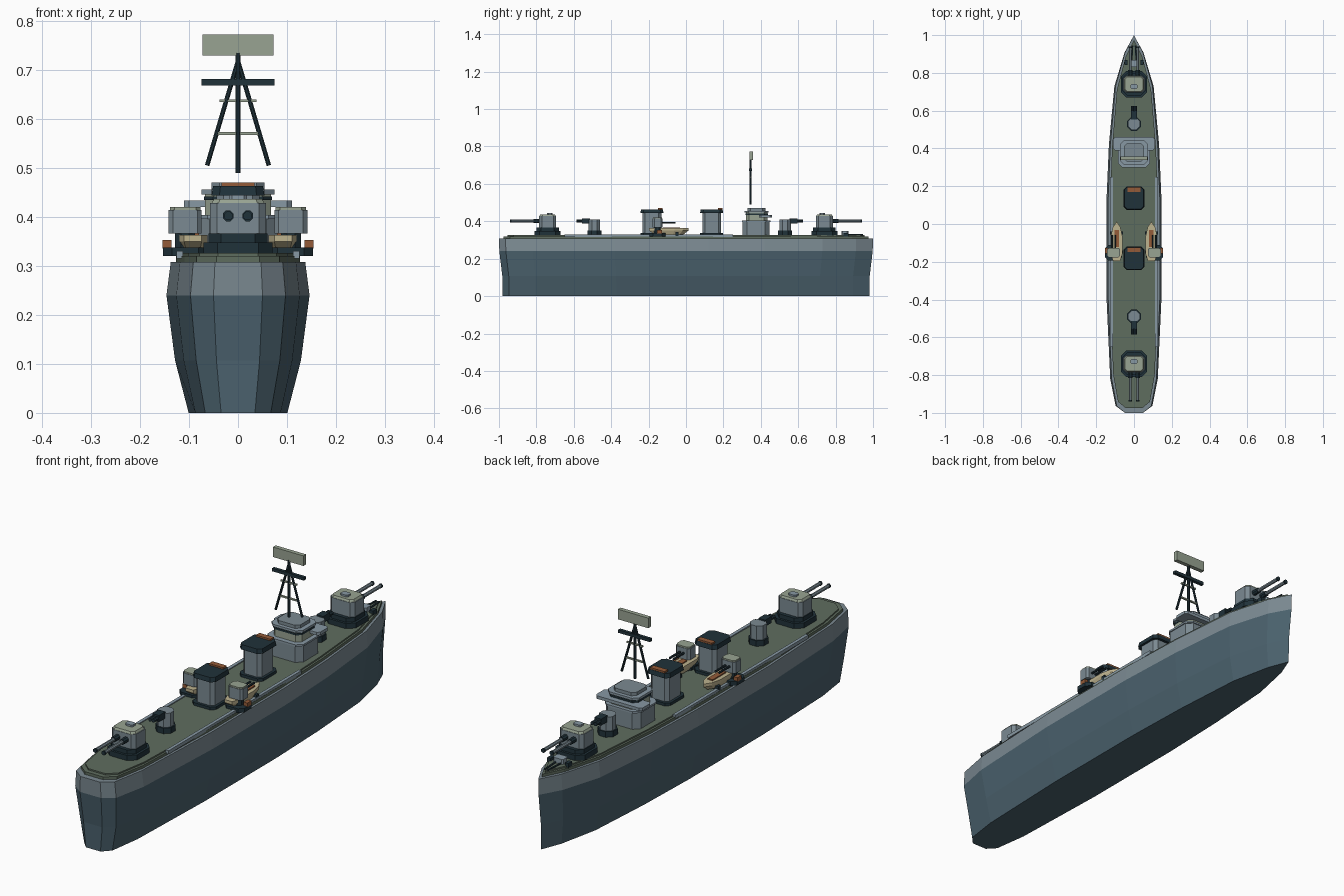
import bpy, bmesh, math
from mathutils import Vector

cube = bpy.data.objects.get("Cube")
if cube:
    bpy.data.objects.remove(cube, do_unlink=True)


def material(name, hex_code):
    m = bpy.data.materials.new(name)
    rgb = [int(hex_code[i:i + 2], 16) / 255 for i in (0, 2, 4)]
    lin = [c / 12.92 if c <= 0.04045 else ((c + 0.055) / 1.055) ** 2.4 for c in rgb]
    m.diffuse_color = (*lin, 1)
    m.use_nodes = True
    m.node_tree.nodes["Principled BSDF"].inputs["Base Color"].default_value = (*lin, 1)
    return m


HULL = material("hull slate blue", "4b626e")
GREY = material("ship grey", "7b8a92")
LIGHT = material("light blue grey", "8798a3")
DECK = material("deck green", "5f6d5f")
DARK = material("dark steel", "20323a")
BEIGE = material("warm beige", "beb38f")
PALE = material("pale olive", "98a392")
BROWN = material("rust brown", "935b38")


def loft(name, rings, mats, rule=None):
    """Skin a stack of closed rings and cap both ends."""
    bm = bmesh.new()
    loops = [[bm.verts.new(p) for p in ring] for ring in rings]
    n = len(loops[0])
    for a, b in zip(loops, loops[1:]):
        for i in range(n):
            j = (i + 1) % n
            bm.faces.new((a[i], a[j], b[j], b[i]))
    bm.faces.new(loops[0][::-1])
    bm.faces.new(loops[-1])
    bmesh.ops.recalc_face_normals(bm, faces=bm.faces[:])
    for f in bm.faces:
        f.normal_update()
        f.material_index = rule(f) if rule else 0
    mesh = bpy.data.meshes.new(name)
    bm.to_mesh(mesh)
    bm.free()
    for m in mats:
        mesh.materials.append(m)
    ob = bpy.data.objects.new(name, mesh)
    bpy.context.collection.objects.link(ob)
    return ob


def block(name, x, y, z0, z1, hx, hy, mat, cut=0.0, taper=1.0, top=None):
    """Box with chamfered corners, optional taper and a separate top colour."""
    if cut:
        base = [(hx, cut - hy), (hx, hy - cut), (hx - cut, hy), (cut - hx, hy),
                (-hx, hy - cut), (-hx, cut - hy), (cut - hx, -hy), (hx - cut, -hy)]
    else:
        base = [(hx, -hy), (hx, hy), (-hx, hy), (-hx, -hy)]
    rings = [[(x + u * s, y + v * s, z) for u, v in base] for z, s in ((z0, 1), (z1, taper))]
    return loft(name, rings, [mat, top or mat], lambda f: int(f.normal.z > 0.9))


def rod(name, a, b, r, mat, sides=8):
    """Straight rod between two points."""
    a, b = Vector(a), Vector(b)
    q = (b - a).to_track_quat('Z', 'Y')
    angles = [2 * math.pi * (i + 0.5) / sides for i in range(sides)]
    ring = [q @ Vector((r * math.cos(t), r * math.sin(t), 0)) for t in angles]
    return loft(name, [[p + c for c in ring] for p in (a, b)], [mat])


# Hull: half outline from bow to stern, mirrored and stacked in levels
half = [(0.05, 0.91), (0.104, 0.73), (0.133, 0.42), (0.146, 0.12), (0.146, -0.38),
        (0.126, -0.82), (0.097, -0.965), (0.05, -1.0)]
outline = [(0, 1.0)] + half + [(-x, y) for x, y in reversed(half)]


def level(z, sx, sy):
    return [(x * sx, y * sy, z) for x, y in outline]


loft("hull", [level(0, 0.69, 0.98), level(0.107, 0.88, 0.982), level(0.24, 1, 0.998),
              level(0.308, 0.94, 1)], [HULL, GREY],
     lambda f: int(f.calc_center_median().z > 0.24))
loft("deck_edge", [level(0.3, 0.87, 0.975), level(0.32, 0.87, 0.975)], [DECK])
loft("deck", [level(0.31, 0.81, 0.955), level(0.326, 0.81, 0.955)], [DECK])
Z = 0.325


def main_turret(label, y, d):
    """Twin gun turret; d is the firing direction along y."""
    block(label + "_turret_base", 0, y, Z, 0.348, 0.07, 0.07, DARK, 0.028)
    block(label + "_turret_ring", 0, y, 0.348, 0.366, 0.06, 0.06, DARK, 0.025)
    block(label + "_turret_house", 0, y, 0.366, 0.428, 0.057, 0.045, GREY, 0.014)
    block(label + "_turret_roof", 0, y, 0.428, 0.437, 0.054, 0.043, PALE, 0.014, 0.9)
    block(label + "_turret_hatch", 0, y - d * 0.012, 0.436, 0.445, 0.018, 0.014, LIGHT, 0.006)
    for s in (-1, 1):
        x = s * 0.02
        rod(label + "_gun_sleeve", (x, y + d * 0.04, 0.402), (x, y + d * 0.075, 0.402), 0.012, DARK)
        rod(label + "_gun_barrel", (x, y + d * 0.07, 0.402), (x, y + d * 0.198, 0.402), 0.008, GREY)
        rod(label + "_gun_muzzle", (x, y + d * 0.193, 0.402), (x, y + d * 0.2, 0.402), 0.0095, DARK)


def light_gun(label, y, d):
    """Small single mount on a round base."""
    rod(label + "_light_gun_base", (0, y, Z), (0, y, 0.35), 0.04, DARK)
    rod(label + "_light_gun_body", (0, y, 0.35), (0, y, 0.41), 0.034, GREY)
    block(label + "_light_gun_breech", 0, y + d * 0.045, 0.388, 0.416, 0.016, 0.022, DARK)
    for s in (-1, 1):
        rod(label + "_light_gun_barrel", (s * 0.008, y + d * 0.03, 0.402),
            (s * 0.008, y + d * 0.095, 0.402), 0.008, DARK)


for label, d in (("stern", -1), ("bow", 1)):
    main_turret(label, d * 0.74, d)
    light_gun(label, -0.49 if d < 0 else 0.53, d)

# Funnels
for label, y in (("aft", -0.182), ("forward", 0.137)):
    block(label + "_funnel_foot", 0, y, Z, 0.338, 0.055, 0.062, DARK, 0.016)
    block(label + "_funnel", 0, y, 0.338, 0.444, 0.044, 0.05, GREY, 0.014)
    block(label + "_funnel_cap", 0, y, 0.444, 0.463, 0.054, 0.062, DARK, 0.016, 0.94)
    block(label + "_funnel_vent", 0, y + 0.045, 0.46, 0.47, 0.034, 0.012, BROWN)

# Bridge
block("bridge_lower", 0, 0.375, Z, 0.396, 0.082, 0.072, GREY, 0.024)
block("bridge_ledge", 0, 0.375, 0.396, 0.404, 0.086, 0.076, LIGHT, 0.024)
block("bridge_cabin", 0, 0.378, 0.404, 0.446, 0.067, 0.058, PALE, 0.018)
block("bridge_window_band", 0, 0.378, 0.434, 0.442, 0.069, 0.06, DARK, 0.018)
block("bridge_roof", 0, 0.378, 0.446, 0.456, 0.074, 0.064, LIGHT, 0.02)
block("bridge_roof_top", 0, 0.378, 0.456, 0.47, 0.054, 0.048, GREY, 0.016)
block("bridge_wing", 0, 0.425, 0.42, 0.433, 0.11, 0.035, LIGHT, 0.01)

# Mast and radar
M = 0.345
rod("mast_pole", (0, M, 0.49), (0, M, 0.735), 0.006, DARK)
for s in (-1, 1):
    rod("mast_leg", (s * 0.063, M, 0.505), (0, M, 0.718), 0.005, DARK)
block("mast_yard", 0, M, 0.668, 0.681, 0.075, 0.007, DARK)
for z, w in ((0.57, 0.042), (0.637, 0.038)):
    block("mast_brace", 0, M, z - 0.003, z + 0.003, w, 0.004, PALE)
block("radar_panel", 0, M + 0.004, 0.729, 0.772, 0.072, 0.009, PALE)

# Boats, side gun mounts and deck strips on both sides
boat = [(0, 0.105), (0.02, 0.075), (0.03, 0.03), (0.03, -0.07), (0.018, -0.105),
        (-0.018, -0.105), (-0.03, -0.07), (-0.03, 0.03), (-0.02, 0.075)]
for side, s in (("left", 1), ("right", -1)):
    bx, by, gx, gy = s * 0.092, -0.092, s * 0.108, -0.152
    loft(side + "_boat", [[(bx + x * k, by + y * k, z) for x, y in boat]
                          for z, k in ((0.33, 0.75), (0.35, 1), (0.363, 1))], [BEIGE])
    block(side + "_boat_seats", bx, by + 0.015, 0.36, 0.368, 0.012, 0.045, BROWN)
    for dy in (-0.055, 0.045):
        block(side + "_boat_cradle", bx, by + dy, 0.322, 0.342, 0.034, 0.008, DARK)
    block(side + "_mount_base", gx, gy, 0.32, 0.338, 0.045, 0.042, DARK, 0.018)
    rod(side + "_mount_pedestal", (gx, gy, 0.335), (gx, gy, 0.368), 0.022, DARK)
    block(side + "_mount_house", gx, gy, 0.366, 0.414, 0.034, 0.026, GREY, 0.009)
    block(side + "_mount_roof", gx, gy, 0.414, 0.42, 0.031, 0.024, PALE, 0.009)
    for k in (-1, 1):
        x = gx + k * 0.009
        rod(side + "_mount_barrel", (x, gy + 0.02, 0.392), (x, gy + 0.095, 0.392), 0.005, DARK)
    block(side + "_mount_locker", s * 0.145, gy + 0.01, 0.336, 0.353, 0.009, 0.014, BROWN)
    strip = block(side + "_deck_strip", s * 0.119, -0.2, 0.315, 0.33, 0.007, 0.45, LIGHT)

    # Bow fittings
    block(side + "_bow_bollard", s * 0.042, 0.855, 0.318, 0.338, 0.008, 0.013, DARK)
    rod(side + "_anchor_chain", (s * 0.012, 0.86, 0.328), (s * 0.007, 0.945, 0.328), 0.004, DARK, 6)
block("anchor_winch", 0, 0.85, Z, 0.347, 0.024, 0.018, LIGHT, 0.006)
